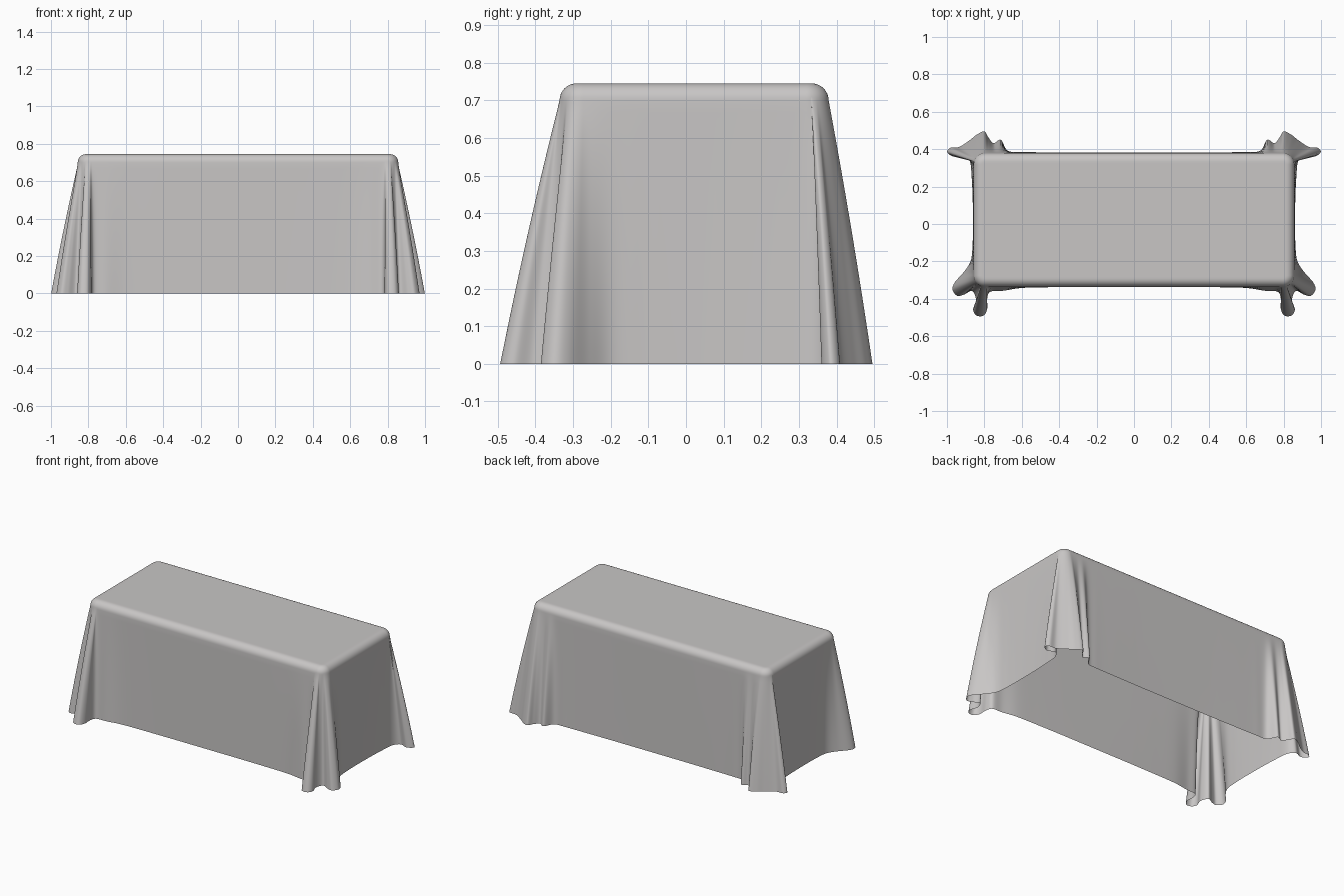
import bpy, bmesh, math
from mathutils import Vector

if "Cube" in bpy.data.objects:
    bpy.data.objects.remove(bpy.data.objects["Cube"])

HX, TOP_Z = 0.857, 0.745        # half length and height of the cloth top
Y_FRONT, Y_BACK = 0.336, 0.379  # distance of the front and back panels
R, FILLET = 0.06, 0.045         # corner radius in plan, edge rounding
STEPS = 8                       # hem samples between control points
ROWS = 22                       # rows down the hanging panels

# Hem outline of one front and one back corner, from long panel to end panel
FRONT_HEM = [(.25, .336), (.45, .338), (.6, .342), (.70, .357), (.768, .362),
             (.785, .40), (.785, .455), (.805, .49), (.842, .489), (.86, .458),
             (.845, .405), (.865, .358), (.91, .378), (.945, .384),
             (.97, .352), (.958, .312), (.91, .257), (.874, .20),
             (.864, .13), (.861, .04)]
BACK_HEM = [(.25, .381), (.45, .383), (.6, .385), (.675, .392), (.712, .45),
            (.75, .432), (.778, .462), (.80, .495), (.84, .478), (.88, .447),
            (.935, .412), (.983, .407), (.998, .382), (.96, .36),
            (.91, .376), (.877, .335), (.868, .25), (.863, .15), (.861, .04)]


def catmull(pts):
    p = [Vector(q) for q in pts]
    p = [2 * p[0] - p[1]] + p + [2 * p[-1] - p[-2]]
    out = []
    for i in range(1, len(p) - 2):
        a, b, c, d = p[i - 1:i + 3]
        for k in range(STEPS):
            t = k / STEPS
            out.append(0.5 * (2 * b + (c - a) * t + (2 * a - 5 * b + 4 * c - d) * t * t
                              + (3 * b - a - 3 * c + d) * t ** 3))
    out.append(p[-2])
    return out


def top_path(hy, x0, y0):
    """Points and normals round one rounded corner of the top."""
    cx, cy = HX - R, hy - R
    n = 160
    path = [(Vector((x0 + (cx - x0) * i / n, hy)), Vector((0, 1))) for i in range(n)]
    for i in range(40):
        a = math.pi / 2 * (1 - i / 40)
        nrm = Vector((math.cos(a), math.sin(a)))
        path.append((Vector((cx, cy)) + nrm * R, nrm))
    path += [(Vector((HX, cy + (y0 - cy) * i / n)), Vector((1, 0))) for i in range(n + 1)]
    return path


def corner(hem_pts, hy):
    """Match each hem sample with a point on the top edge, in order."""
    hem = catmull(hem_pts)
    path = top_path(hy, hem[0].x, hem[-1].y)
    idx, last = [], 0
    for h in hem:
        near = min(range(len(path)), key=lambda j: (path[j][0] - h).length)
        last = max(last, near)
        idx.append(last)
    for _ in range(4):          # spread bunched points evenly
        idx = [idx[0]] + [sum(idx[max(0, i - 3):i + 4]) / len(idx[max(0, i - 3):i + 4])
                          for i in range(1, len(idx) - 1)] + [idx[-1]]
    res = []
    for f, h in zip(idx, hem):
        j = min(int(f), len(path) - 2)
        t = f - j
        p = path[j][0].lerp(path[j + 1][0], t)
        n = path[j][1].lerp(path[j + 1][1], t).normalized()
        res.append((p, n, h))
    return res


def signed(data, sx, sy, flip):
    s = [tuple(Vector((v.x * sx, v.y * sy)) for v in item) for item in data]
    return s[::-1] if flip else s


front, back = corner(FRONT_HEM, Y_FRONT), corner(BACK_HEM, Y_BACK)
loop = (signed(front, -1, -1, True) + signed(front, 1, -1, False)
        + signed(back, 1, 1, True) + signed(back, -1, 1, False))

bm = bmesh.new()
rings = []
# flat border and rounded edge of the top
rings.append([bm.verts.new((*(p - n * 0.056), TOP_Z)) for p, n, h in loop])
for k in range(9):
    a = math.pi / 2 * k / 8
    inset, z = FILLET * (1 - math.sin(a)), TOP_Z - FILLET * (1 - math.cos(a))
    rings.append([bm.verts.new((*(p - n * inset), z)) for p, n, h in loop])
# hanging panels that open into folds towards the hem
for k in range(1, ROWS + 1):
    t = k / ROWS
    w = t * (1.12 - 0.12 * t)
    z = (TOP_Z - FILLET) * (1 - t)
    rings.append([bm.verts.new((*p.lerp(h, w), z)) for p, n, h in loop])

count = len(loop)
bm.faces.new(rings[0])
for up, low in zip(rings, rings[1:]):
    for i in range(count):
        j = (i + 1) % count
        bm.faces.new((low[i], low[j], up[j], up[i]))
for f in bm.faces:
    f.smooth = True

mesh = bpy.data.meshes.new("tablecloth")
bm.to_mesh(mesh)
bm.free()
cloth = bpy.data.objects.new("tablecloth", mesh)
bpy.context.collection.objects.link(cloth)

mat = bpy.data.materials.new("light grey cloth")
mat.diffuse_color = (0.58, 0.565, 0.56, 1)
mat.use_nodes = True
mat.node_tree.nodes["Principled BSDF"].inputs["Base Color"].default_value = mat.diffuse_color
mesh.materials.append(mat)
